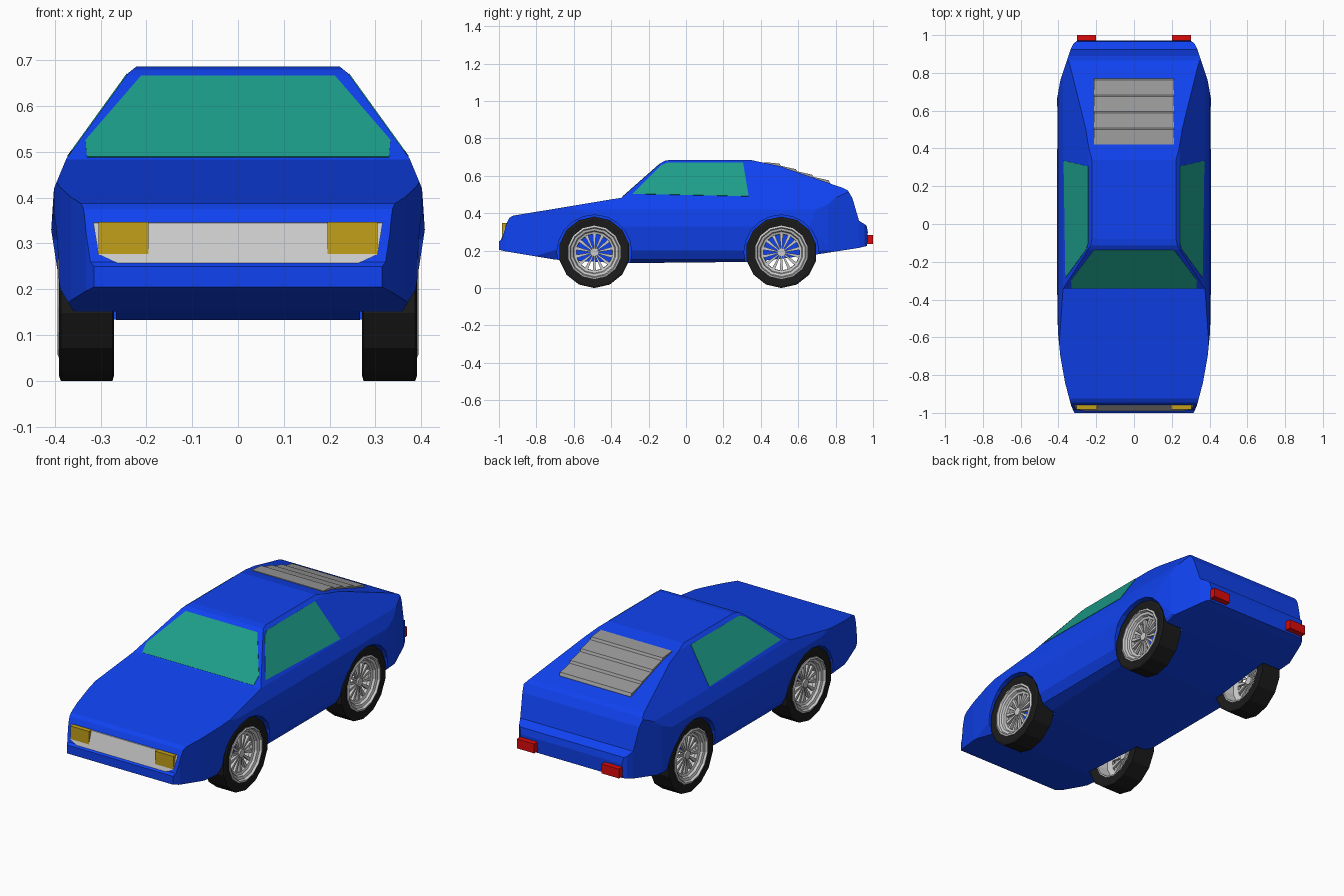
import bpy, bmesh
from math import sin, cos, pi
from mathutils import Vector

if "Cube" in bpy.data.objects:
    bpy.data.objects.remove(bpy.data.objects["Cube"])


def paint(name, rgb):
    m = bpy.data.materials.new(name)
    m.diffuse_color = (*rgb, 1)
    m.use_nodes = True
    m.node_tree.nodes["Principled BSDF"].inputs["Base Color"].default_value = m.diffuse_color
    return m


BLUE = paint("blue_paint", (0.005, 0.055, 0.88))
GLASS = paint("green_glass", (0.012, 0.34, 0.25))
BLACK = paint("black_rubber", (0.011, 0.011, 0.011))
AMBER = paint("amber", (0.55, 0.35, 0.01))
RED = paint("red", (0.72, 0.003, 0.003))
SLATE = paint("louvre_grey", (0.32, 0.32, 0.32))


def make(name, verts, faces, mat=None, mirror=False):
    bm = bmesh.new()
    vs = [bm.verts.new(v) for v in verts]
    for f in faces:
        bm.faces.new([vs[i] for i in f])
    bmesh.ops.recalc_face_normals(bm, faces=bm.faces)
    me = bpy.data.meshes.new(name)
    bm.to_mesh(me)
    bm.free()
    ob = bpy.data.objects.new(name, me)
    bpy.context.collection.objects.link(ob)
    if mat:
        me.materials.append(mat)
    if mirror:
        ob.modifiers.new("mirror", "MIRROR").use_mirror_merge = False
    return ob


def slab(name, verts, mat=None, mirror=False):
    """Close two matching outlines (first half, second half) into a solid."""
    n = len(verts) // 2
    faces = [list(range(n)), list(range(n, 2 * n))]
    faces += [(i, (i + 1) % n, n + (i + 1) % n, n + i) for i in range(n)]
    return make(name, verts, faces, mat, mirror)


def prism(name, pts, axis, lo, hi, mat=None, mirror=False):
    """Extrude a 2D outline along an axis (0=x, 1=y, 2=z)."""
    verts = []
    for t in (lo, hi):
        for p in pts:
            v = list(p)
            v.insert(axis, t)
            verts.append(v)
    return slab(name, verts, mat, mirror)


def box(name, x, y, z, mat):
    return prism(name, [(x[0], z[0]), (x[1], z[0]), (x[1], z[1]), (x[0], z[1])], 1, y[0], y[1], mat, True)


def panel(name, pts, direction, mat=None, mirror=False, t=0.004):
    """Thin plate lying on the body, centred on its surface."""
    d = Vector(direction).normalized() * t
    return slab(name, [Vector(p) - d for p in pts] + [Vector(p) + d for p in pts], mat, mirror)


def lathe(name, prof, yc, zc, n, mat=None):
    """Revolve a closed (radius, x) profile about a wheel axle."""
    k = len(prof)
    verts = [(x, yc + r * sin(2 * pi * i / n), zc - r * cos(2 * pi * i / n))
             for i in range(n) for r, x in prof]
    faces = [(i * k + j, i * k + (j + 1) % k, (i + 1) % n * k + (j + 1) % k, (i + 1) % n * k + j)
             for i in range(n) for j in range(k)]
    return make(name, verts, faces, mat, True)


def carve(ob, cutter, op):
    m = ob.modifiers.new("carve", "BOOLEAN")
    m.operation, m.object, m.solver = op, cutter, "EXACT"
    bpy.context.view_layer.objects.active = ob
    bpy.ops.object.modifier_apply(modifier=m.name)
    bpy.data.objects.remove(cutter)


def both(half):
    return half + [(-x, v) for x, v in reversed(half)]


# Body: side profile trimmed by the plan and front outlines
side = [(-1, .205), (-1, .25), (-.985, .26), (-.957, .35), (-.945, .375), (-.925, .387),
        (-.345, .483), (-.135, .668), (-.115, .68), (-.08, .686), (.34, .686), (.5, .652),
        (.84, .535), (.865, .522), (.89, .48), (.925, .36), (.965, .335), (.972, .3),
        (.968, .225), (.92, .214), (.7, .18), (.36, .14), (-.35, .133), (-.7, .152), (-.97, .197)]
plan = both([(.31, -1.01), (.332, -.965), (.365, -.84), (.39, -.7), (.402, -.58), (.408, -.42),
             (.408, .66), (.39, .76), (.355, .865), (.335, .925), (.32, .955), (.29, .98)])
front = both([(.29, .13), (.36, .153), (.388, .2), (.408, .33), (.402, .42),
              (.375, .485), (.24, .672), (.22, .688)])
body = prism("body", side, 0, -.5, .5, BLUE)
carve(body, prism("plan_cutter", plan, 2, -.1, .9), "INTERSECT")
carve(body, prism("front_cutter", front, 1, -1.2, 1.2), "INTERSECT")

# Wheel wells
AXLES = {"front": -.49, "rear": .51}
HUB_Z = .191
for yc in AXLES.values():
    ring = [(yc + .2 * cos(pi * i / 10), HUB_Z + .2 * sin(pi * i / 10)) for i in range(20)]
    for s in (-1, 1):
        carve(body, prism("well_cutter", ring, 0, s * .267, s * .6), "DIFFERENCE")

# Wheels: tyre, dished rim, hub and tapered spokes
for pos, yc in AXLES.items():
    lathe(pos + "_tyres", [(.138, .276), (.18, .271), (.191, .274), (.191, .387), (.18, .391), (.138, .386)],
          yc, HUB_Z, 14, BLACK)
    lathe(pos + "_rims", [(.143, .276), (.143, .39), (.134, .394), (.129, .382), (.116, .378),
                          (.111, .366), (.099, .362), (.097, .346), (.124, .336), (.132, .276)],
          yc, HUB_Z, 14)
    hub = [(yc + .022 * sin(2 * pi * i / 14), HUB_Z + .022 * cos(2 * pi * i / 14)) for i in range(14)]
    prism(pos + "_hubs", hub, 0, .335, .368, None, True)
    verts, faces = [], []
    for i in range(14):
        a = 2 * pi * i / 14
        b = len(verts)
        for x in (.345, .36):
            for r, w in ((.015, -.003), (.102, -.009), (.102, .009), (.015, .003)):
                verts.append((x, yc + r * sin(a) + w * cos(a), HUB_Z - r * cos(a) + w * sin(a)))
        faces += [[b + j for j in f] for f in
                  ((0, 1, 2, 3), (4, 5, 6, 7), (0, 1, 5, 4), (1, 2, 6, 5), (2, 3, 7, 6), (3, 0, 4, 7))]
    make(pos + "_spokes", verts, faces, None, True)


# Windscreen and side windows, laid on the sloping body planes
def screen_y(z):
    return -.345 + (z - .483) * .21 / .185


def pillar_x(z):
    return .375 - (z - .485) * .135 / .187


panel("windscreen", [(x, screen_y(z), z) for x, z in both([(.33, .488), (.333, .525), (.212, .665)])],
      (0, -.185, .21), GLASS, t=.002)
panel("side_windows", [(pillar_x(z), y, z) for y, z in
                       [(-.285, .503), (-.135, .655), (-.1, .67), (.305, .67), (.335, .49)]],
      (.187, 0, .135), GLASS, True, t=.002)

# Grille plate and lamps
panel("grille", [(x, -.985 + (z - .26) * .028 / .09, z) for x, z in
                 both([(.26, .257), (.305, .278), (.316, .346)])], (0, -.09, -.028))
box("headlamps", (.196, .305), (-.983, -.955), (.275, .347), AMBER)
box("tail_lamps", (.2, .303), (.94, 1), (.235, .285), RED)


# Rear louvres: stepped slats down the sloping tail
def deck_z(y):
    return .652 + (.5 - y) * (.34 if y > .5 else .21)


slats, step = [], .0875
for i in range(4):
    y = .42 + i * step
    slats += [(y, deck_z(y) + .004), (y + step - .008, deck_z(y + step) + .016)]
slats += [(.77, deck_z(.77) + .003), (.77, deck_z(.77) - .02), (.5, .625), (.42, deck_z(.42) - .02)]
prism("rear_louvres", slats, 0, -.212, .212, SLATE)
